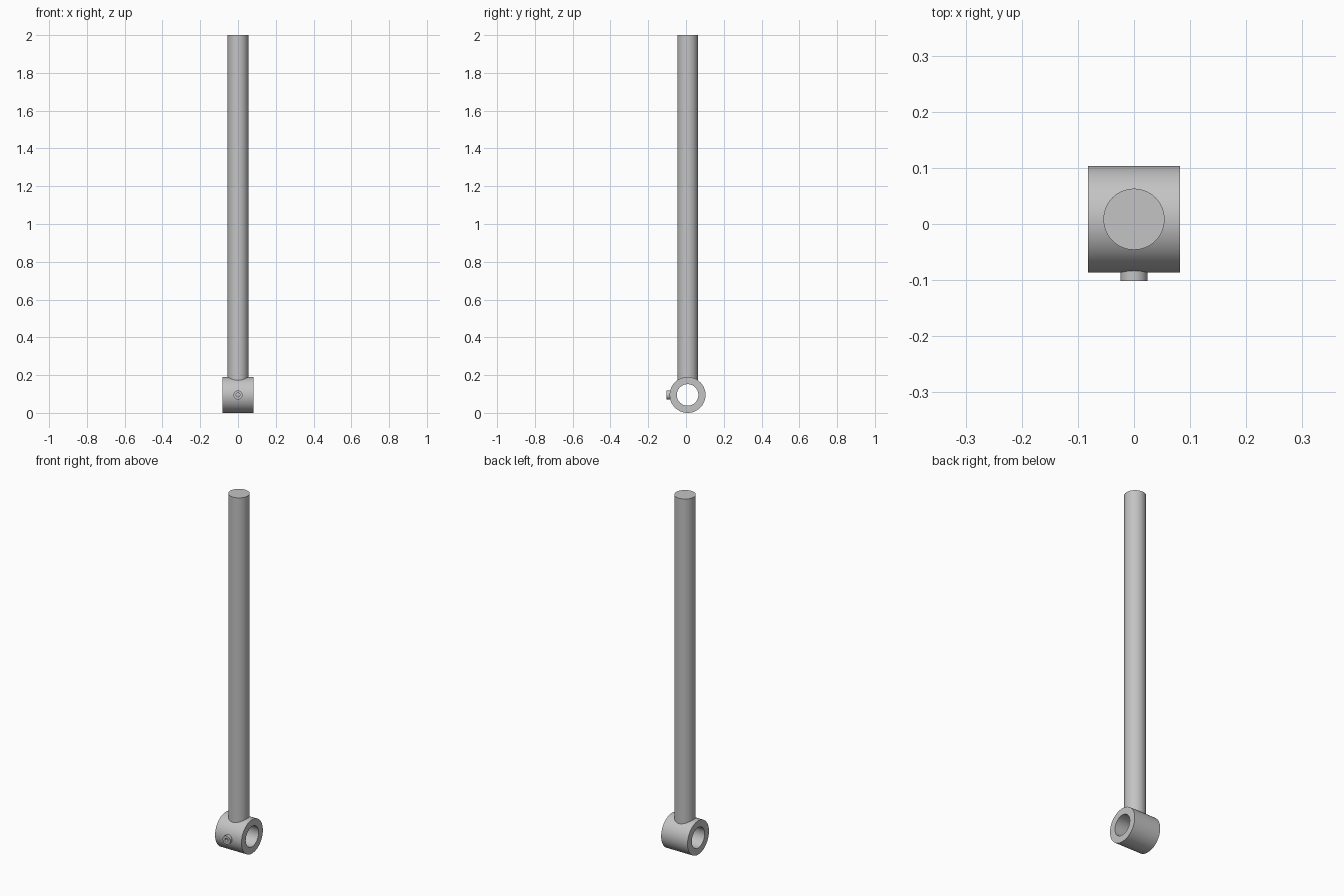
import bpy, bmesh
from math import pi, radians
from mathutils import Matrix

cube = bpy.data.objects.get("Cube")
if cube:
    bpy.data.objects.remove(cube)

# Single plain metal colour
GREY = (0.55, 0.55, 0.55, 1)
metal = bpy.data.materials.new("grey_metal")
metal.use_nodes = True
metal.diffuse_color = GREY
metal.node_tree.nodes["Principled BSDF"].inputs["Base Color"].default_value = GREY

AXIS_Y, AXIS_Z = 0.0085, 0.095   # centre of the eye


def lathe(name, profile, rotation, location, closed=False, steps=64):
    """Revolve (radius, height) points about z, then place the part."""
    bm = bmesh.new()
    verts = [bm.verts.new((r, 0, h)) for r, h in profile]
    pairs = list(zip(verts, verts[1:]))
    if closed:
        pairs.append((verts[-1], verts[0]))
    edges = [bm.edges.new(p) for p in pairs]
    bmesh.ops.spin(bm, geom=verts + edges, axis=(0, 0, 1), cent=(0, 0, 0),
                   angle=2 * pi, steps=steps, use_merge=True)
    bmesh.ops.remove_doubles(bm, verts=bm.verts, dist=1e-5)
    bmesh.ops.recalc_face_normals(bm, faces=bm.faces)
    bm.transform(rotation)
    mesh = bpy.data.meshes.new(name)
    bm.to_mesh(mesh)
    bm.free()
    mesh.materials.append(metal)
    obj = bpy.data.objects.new(name, mesh)
    obj.location = location
    bpy.context.collection.objects.link(obj)
    bpy.ops.object.select_all(action='DESELECT')
    obj.select_set(True)
    bpy.context.view_layer.objects.active = obj
    bpy.ops.object.shade_smooth_by_angle(angle=radians(30))
    return obj


# Long straight rod, seated in the wall of the eye
lathe("rod", [(0, 0.16), (0.0545, 0.16), (0.0545, 2), (0, 2)],
      Matrix.Identity(4), (0, AXIS_Y, 0))

# Eye: thick tube lying across x with an open bore
lathe("rod_eye", [(0.057, -0.082), (0.095, -0.082), (0.095, 0.082), (0.057, 0.082)],
      Matrix.Rotation(pi / 2, 4, 'Y'), (0, AXIS_Y, AXIS_Z), closed=True)

# Small boss on the front of the eye, with a socket in its end
lathe("front_boss",
      [(0, 0.078), (0.024, 0.078), (0.024, 0.1105), (0.010, 0.1105),
       (0.010, 0.085), (0, 0.085)],
      Matrix.Rotation(pi / 2, 4, 'X'), (0, AXIS_Y, AXIS_Z), steps=40)
